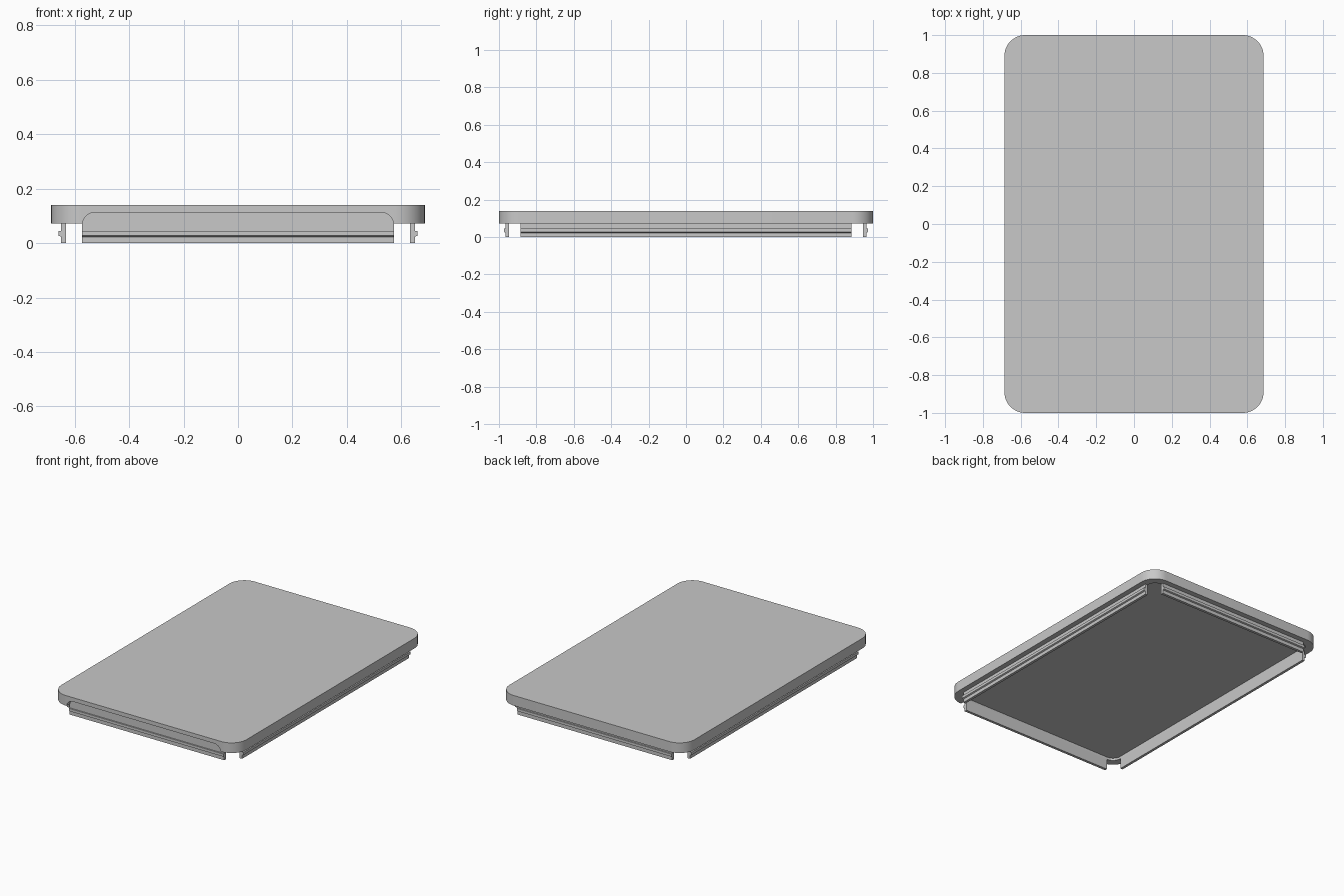
import bpy, bmesh, math
from mathutils import Matrix

if "Cube" in bpy.data.objects:
    bpy.data.objects.remove(bpy.data.objects["Cube"])

HX, HY = 0.686, 1.0          # half width and half length of the lid
TOP, CEILING, RIM = 0.14, 0.087, 0.072
NOTCH_TOP = 0.113
WALL, STEP = 0.054, 0.036    # rim thickness and inset of the clips
RADIUS = 0.11
CLIP_X, CLIP_Y = 0.573, 0.885

grey = bpy.data.materials.new("plain grey")
grey.use_nodes = True
colour = (0.58, 0.58, 0.58, 1)
grey.diffuse_color = colour
grey.node_tree.nodes["Principled BSDF"].inputs["Base Color"].default_value = colour


def make_object(name, bm):
    bmesh.ops.recalc_face_normals(bm, faces=bm.faces)
    mesh = bpy.data.meshes.new(name)
    bm.to_mesh(mesh)
    bm.free()
    obj = bpy.data.objects.new(name, mesh)
    bpy.context.collection.objects.link(obj)
    mesh.materials.append(grey)
    return obj


def arc(cx, cy, r, start, steps=12):
    """Quarter arc, counter-clockwise from the start angle."""
    angles = [math.radians(start + 90 * i / steps) for i in range(steps + 1)]
    return [(cx + r * math.cos(a), cy + r * math.sin(a)) for a in angles]


def rounded_ring(bm, inset, z):
    r = RADIUS - inset
    x, y = HX - RADIUS, HY - RADIUS
    points = arc(x, y, r, 0) + arc(-x, y, r, 90) + arc(-x, -y, r, 180) + arc(x, -y, r, 270)
    return [bm.verts.new((px, py, z)) for px, py in points]


def prism(name, profile, place, length):
    """Extrude a profile along a centred length; place maps (u, v, t) to xyz."""
    bm = bmesh.new()
    ends = [[bm.verts.new(place(u, v, t)) for u, v in profile]
            for t in (-length / 2, length / 2)]
    bm.faces.new(ends[0])
    bm.faces.new(ends[1])
    for i in range(len(profile)):
        j = (i + 1) % len(profile)
        bm.faces.new((ends[0][i], ends[0][j], ends[1][j], ends[1][i]))
    return make_object(name, bm)


# Shallow hollow lid with rounded corners
bm = bmesh.new()
rings = [rounded_ring(bm, 0, TOP), rounded_ring(bm, 0, RIM),
         rounded_ring(bm, WALL, RIM), rounded_ring(bm, WALL, CEILING)]
bm.faces.new(rings[0])
bm.faces.new(rings[-1])
for a, b in zip(rings, rings[1:]):
    for i in range(len(a)):
        j = (i + 1) % len(a)
        bm.faces.new((a[i], a[j], b[j], b[i]))
lid = make_object("lid", bm)

# Shallow finger notch in the front of the rim
r = 0.05
notch = [(-CLIP_X, 0), (CLIP_X, 0)]
notch += arc(CLIP_X - r, NOTCH_TOP - r, r, 0, 8) + arc(r - CLIP_X, NOTCH_TOP - r, r, 90, 8)
depth = 0.2
cutter = prism("notch_cutter", notch,
               lambda u, v, t: (u, t - HY + STEP - depth / 2, v), depth)
cutter.hide_render = True
cut = lid.modifiers.new("notch", "BOOLEAN")
cut.operation, cut.solver, cut.object = "DIFFERENCE", "EXACT", cutter
bpy.context.view_layer.objects.active = lid
lid.select_set(True)
bpy.ops.object.modifier_apply(modifier=cut.name)
bpy.data.objects.remove(cutter)
bpy.ops.object.shade_smooth_by_angle(angle=math.radians(30))

# Snap-in clips with a raised ridge: (inset from lid edge, height)
ridge = STEP - 0.009
clip = [(WALL, 0), (WALL, RIM), (STEP, RIM), (STEP, 0.045), (ridge, 0.045),
        (ridge, 0.027), (STEP, 0.023), (STEP, 0)]
for name, half, length, angle in (
        ("right_clip", HX, 2 * CLIP_Y, 180), ("left_clip", HX, 2 * CLIP_Y, 0),
        ("front_clip", HY, 2 * CLIP_X, 270), ("back_clip", HY, 2 * CLIP_X, 90)):
    obj = prism(name, clip, lambda u, v, t: (half - u, t, v), length)
    obj.data.transform(Matrix.Rotation(math.radians(angle), 4, "Z"))
